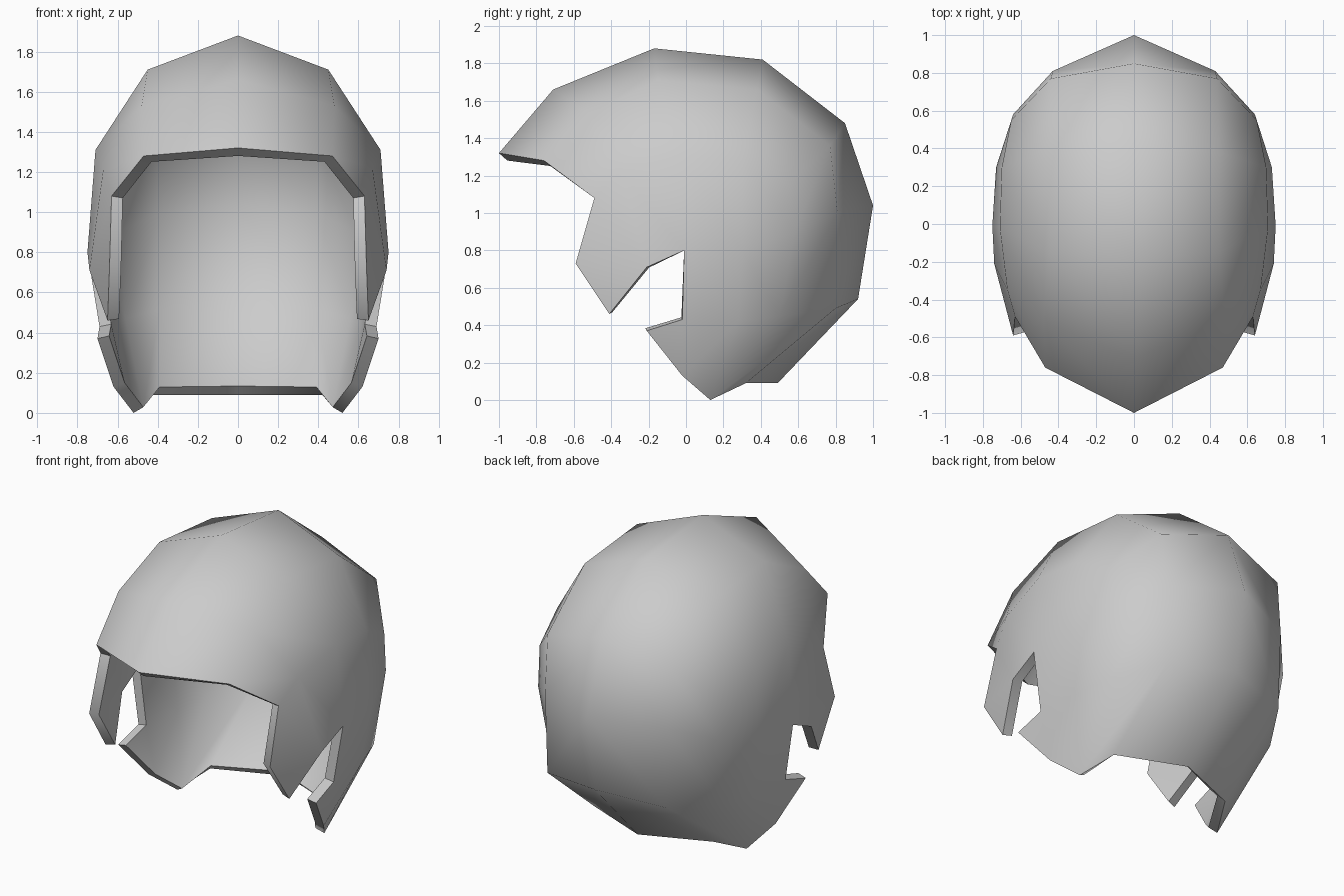
import bpy, bmesh, math
from mathutils import Vector

if "Cube" in bpy.data.objects:
    bpy.data.objects.remove(bpy.data.objects["Cube"])

# front-to-back contour lines of the right half of the shell
crest = [(0, -1, 1.32), (0, -.71, 1.66), (0, -.17, 1.88), (0, .41, 1.82),
         (0, .85, 1.48), (0, 1, 1.04), (0, .92, .54), (0, .49, .09)]
shoulder = [(.47, -.76, 1.28), (.48, -.52, 1.53), (.45, -.15, 1.71), (.45, .38, 1.66),
            (.44, .77, 1.36), (.43, .81, 1.0), (.42, .80, .49), (.42, .32, .09)]
side = [(.63, -.49, 1.08), (.67, -.35, 1.22), (.71, -.02, 1.31), (.70, .3, 1.28),
        (.65, .55, 1.15), (.64, .58, .9), (.61, .5, .45), (.52, .13, 0)]
# cheek line, then the jaw below the notch
cheek = [(.64, -.59, .73), (.74, -.21, .71), (.75, -.01, .80), (.73, .3, .8)]
flap_tip = (.65, -.41, .46)
jaw = [(.70, -.21, .37), (.69, -.02, .43), (.67, .28, .42), (.62, -.02, .13)]

bm = bmesh.new()
add = lambda pts: [bm.verts.new(p) for p in pts]
C, A, B, D, J = map(add, (crest, shoulder, side, cheek, jaw))
tip = bm.verts.new(flap_tip)


def bridge(u, v):
    for i in range(min(len(u), len(v)) - 1):
        bm.faces.new((u[i], u[i + 1], v[i + 1], v[i]))


# dome and upper cheek
bridge(C, A)
bridge(A, B)
bridge(B, D)
# cheek flap, rear side and jaw
for f in ((D[0], D[1], tip), (B[3], B[4], B[5], D[3]), (D[2], D[3], J[2], J[1]),
          (D[3], B[5], B[6], J[2]), (J[1], J[2], J[3]), (J[0], J[1], J[3]),
          (J[2], B[6], B[7], J[3])):
    bm.faces.new(f)

# make normals face outward
bmesh.ops.recalc_face_normals(bm, faces=bm.faces[:])
mid = Vector((0, 0, .9))
if sum(f.normal.dot(f.calc_center_median() - mid) for f in bm.faces) < 0:
    bmesh.ops.reverse_faces(bm, faces=bm.faces[:])

mesh = bpy.data.meshes.new("helmet_shell")
bm.to_mesh(mesh)
bm.free()
shell = bpy.data.objects.new("helmet_shell", mesh)
bpy.context.collection.objects.link(shell)

# mirror, then give the shell its wall thickness
m = shell.modifiers.new("mirror", 'MIRROR')
m.use_clip = True
s = shell.modifiers.new("wall", 'SOLIDIFY')
s.thickness = .06
s.offset = -1

bpy.context.view_layer.objects.active = shell
shell.select_set(True)
bpy.ops.object.convert(target='MESH')
bpy.ops.object.shade_smooth_by_angle(angle=math.radians(60))
